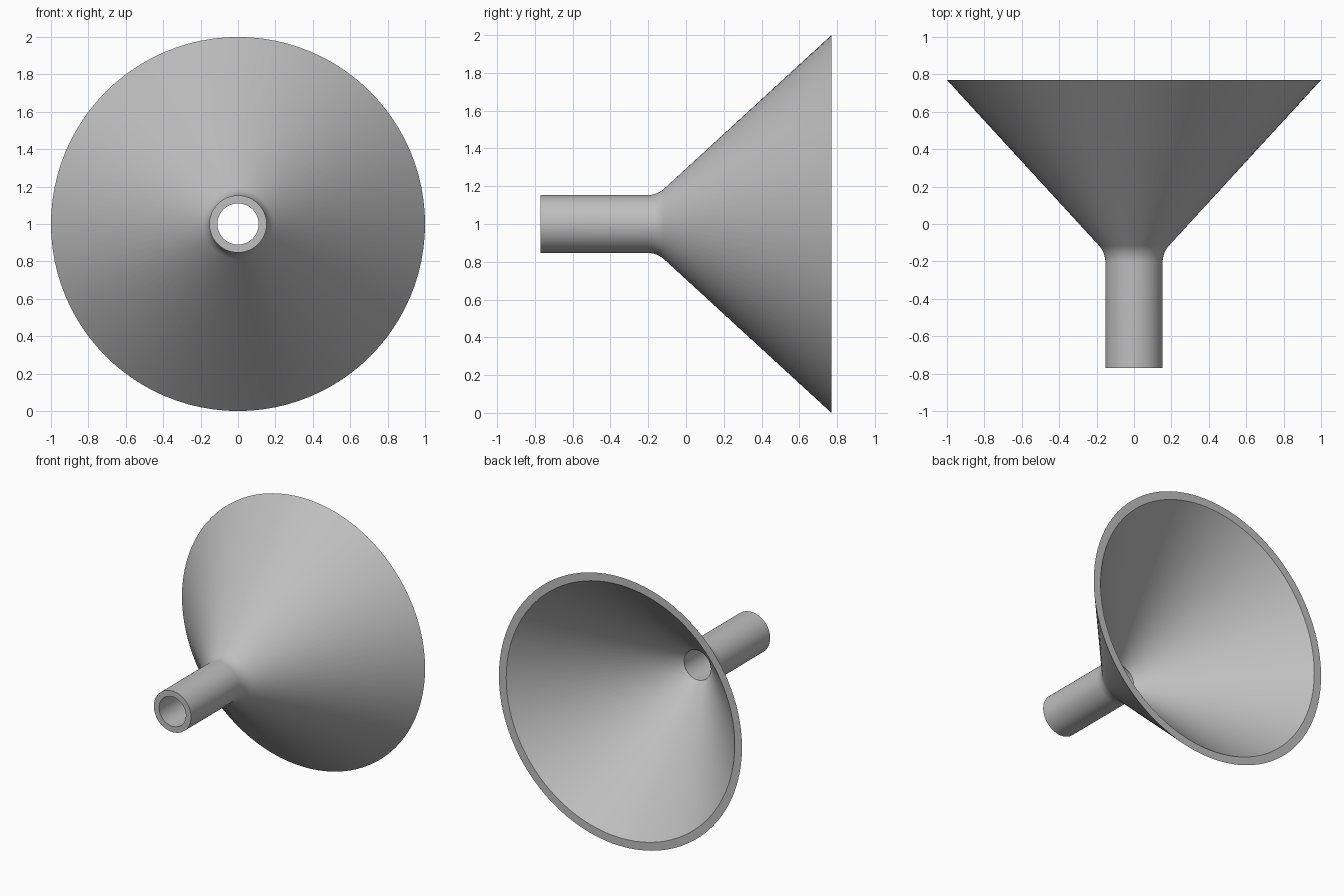
import bpy
import bmesh
from math import sin, cos, pi, atan, tan, radians
from mathutils import Matrix, Vector

default = bpy.data.objects.get("Cube")
if default:
    bpy.data.objects.remove(default, do_unlink=True)

# Main dimensions
SEGMENTS = 96
HALF_LENGTH = 0.77
RIM, RIM_INNER = 1.0, 0.94
TUBE, BORE = 0.153, 0.11
SLOPE = 0.918                      # radius gained per unit of length
CENTRE = 1.0

grey = bpy.data.materials.new("plain grey")
grey.use_nodes = True
colour = (0.52, 0.52, 0.52, 1)
grey.diffuse_color = colour
grey.node_tree.nodes["Principled BSDF"].inputs["Base Color"].default_value = colour


def cone_y(radius, rim):
    """Position along the axis where a cone reaches a radius."""
    return HALF_LENGTH - (rim - radius) / SLOPE


# Fillet blending the spout into the cone
angle = atan(SLOPE)
tangent = 0.052
fillet_radius = tangent / tan(angle / 2)
start = cone_y(TUBE, RIM) - tangent
fillet = []
for i in range(9):
    a = angle * i / 8
    fillet.append((start + fillet_radius * sin(a),
                   TUBE + fillet_radius * (1 - cos(a))))

# Closed wall profile as (y, radius)
profile = [(-HALF_LENGTH, TUBE)] + fillet + [
    (HALF_LENGTH, RIM),
    (HALF_LENGTH, RIM_INNER),
    (cone_y(BORE, RIM_INNER), BORE),
    (-HALF_LENGTH, BORE),
]

# Revolve the wall about the y axis
bm = bmesh.new()
rings = []
for y, r in profile:
    rings.append([bm.verts.new((r * cos(2 * pi * k / SEGMENTS), y,
                                CENTRE + r * sin(2 * pi * k / SEGMENTS)))
                  for k in range(SEGMENTS)])
for i, ring in enumerate(rings):
    following = rings[(i + 1) % len(rings)]
    for k in range(SEGMENTS):
        n = (k + 1) % SEGMENTS
        bm.faces.new((ring[k], ring[n], following[n], following[k]))
bmesh.ops.recalc_face_normals(bm, faces=bm.faces)

mesh = bpy.data.meshes.new("funnel")
bm.to_mesh(mesh)
bm.free()
mesh.materials.append(grey)
funnel = bpy.data.objects.new("funnel", mesh)
bpy.context.collection.objects.link(funnel)

# Smooth walls with crisp rims
bpy.ops.object.select_all(action="DESELECT")
funnel.select_set(True)
bpy.context.view_layer.objects.active = funnel
bpy.ops.object.shade_smooth_by_angle(angle=radians(30))
